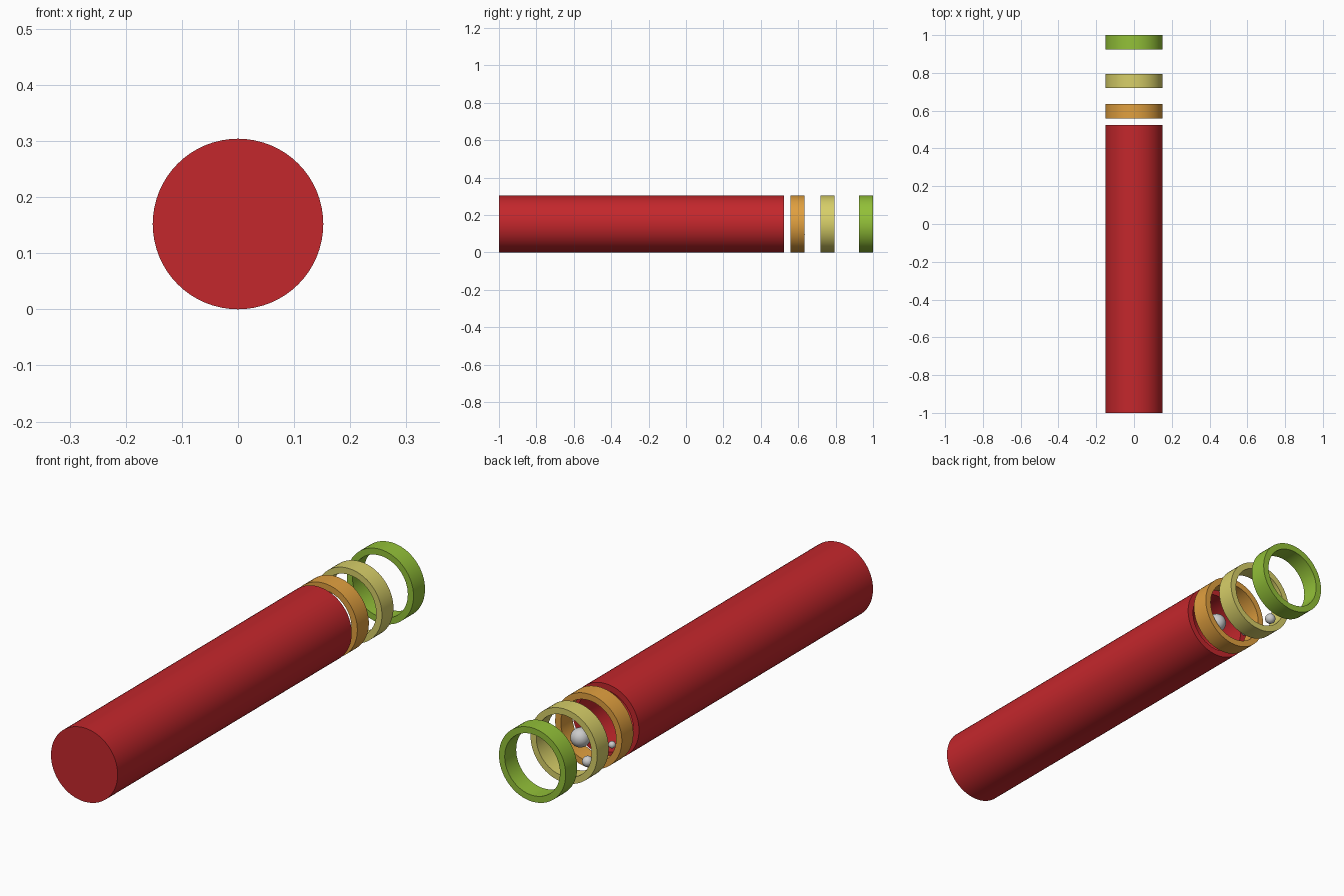
import bpy, math

if "Cube" in bpy.data.objects:
    bpy.data.objects.remove(bpy.data.objects["Cube"])

R, WALL, Z = 0.152, 0.026, 0.152   # outer radius, wall thickness, axis height


def material(name, rgb):
    m = bpy.data.materials.new(name)
    m.diffuse_color = (*rgb, 1)
    m.use_nodes = True
    m.node_tree.nodes["Principled BSDF"].inputs["Base Color"].default_value = m.diffuse_color
    return m


def lathe(name, profile, mat, closed, sides=64):
    """Spin (radius, y) points about the lengthwise axis."""
    verts, rings, faces = [], [], []
    for r, y in profile:
        n = sides if r > 0 else 1
        start = len(verts)
        for i in range(n):
            a = 2 * math.pi * i / sides
            verts.append((r * math.cos(a), y, Z + r * math.sin(a)))
        rings.append([start + i % n for i in range(sides)])
    pairs = list(zip(rings, rings[1:] + rings[:1]))
    for a, b in pairs if closed else pairs[:-1]:
        for i in range(sides):
            j = (i + 1) % sides
            faces.append(list(dict.fromkeys((a[i], a[j], b[j], b[i]))))
    mesh = bpy.data.meshes.new(name)
    mesh.from_pydata(verts, [], faces)
    mesh.materials.append(mat)
    ob = bpy.data.objects.new(name, mesh)
    bpy.context.collection.objects.link(ob)
    bpy.ops.object.select_all(action='DESELECT')
    bpy.context.view_layer.objects.active = ob
    ob.select_set(True)
    bpy.ops.object.mode_set(mode='EDIT')
    bpy.ops.mesh.select_all(action='SELECT')
    bpy.ops.mesh.normals_make_consistent(inside=False)
    bpy.ops.object.mode_set(mode='OBJECT')
    bpy.ops.object.shade_smooth_by_angle(angle=math.radians(30))


# Long tube, closed at the front and open at the back
lathe("tube", [(0, -1), (R, -1), (R, 0.523), (R - WALL, 0.523),
               (R - WALL, -1 + WALL), (0, -1 + WALL)],
      material("red", (0.55, 0.02, 0.025)), closed=False)

# Three loose rings spaced out behind the tube
for name, y, rgb in (("orange_ring", 0.597, (0.75, 0.35, 0.05)),
                     ("yellow_ring", 0.757, (0.68, 0.62, 0.14)),
                     ("green_ring", 0.9625, (0.29, 0.53, 0.04))):
    lathe(name, [(R, y - 0.0375), (R, y + 0.0375),
                 (R - WALL, y + 0.0375), (R - WALL, y - 0.0375)],
          material(name + "_colour", rgb), closed=True)

# Small balls floating inside the rings
for name, loc, r in (("large_ball", (0.063, 0.597, 0.094), 0.038),
                     ("medium_ball", (-0.084, 0.76, 0.097), 0.021),
                     ("small_ball", (-0.083, 0.60, 0.104), 0.014)):
    bpy.ops.mesh.primitive_uv_sphere_add(segments=32, ring_count=16, radius=r, location=loc)
    bpy.context.object.name = name
    bpy.ops.object.shade_smooth()
